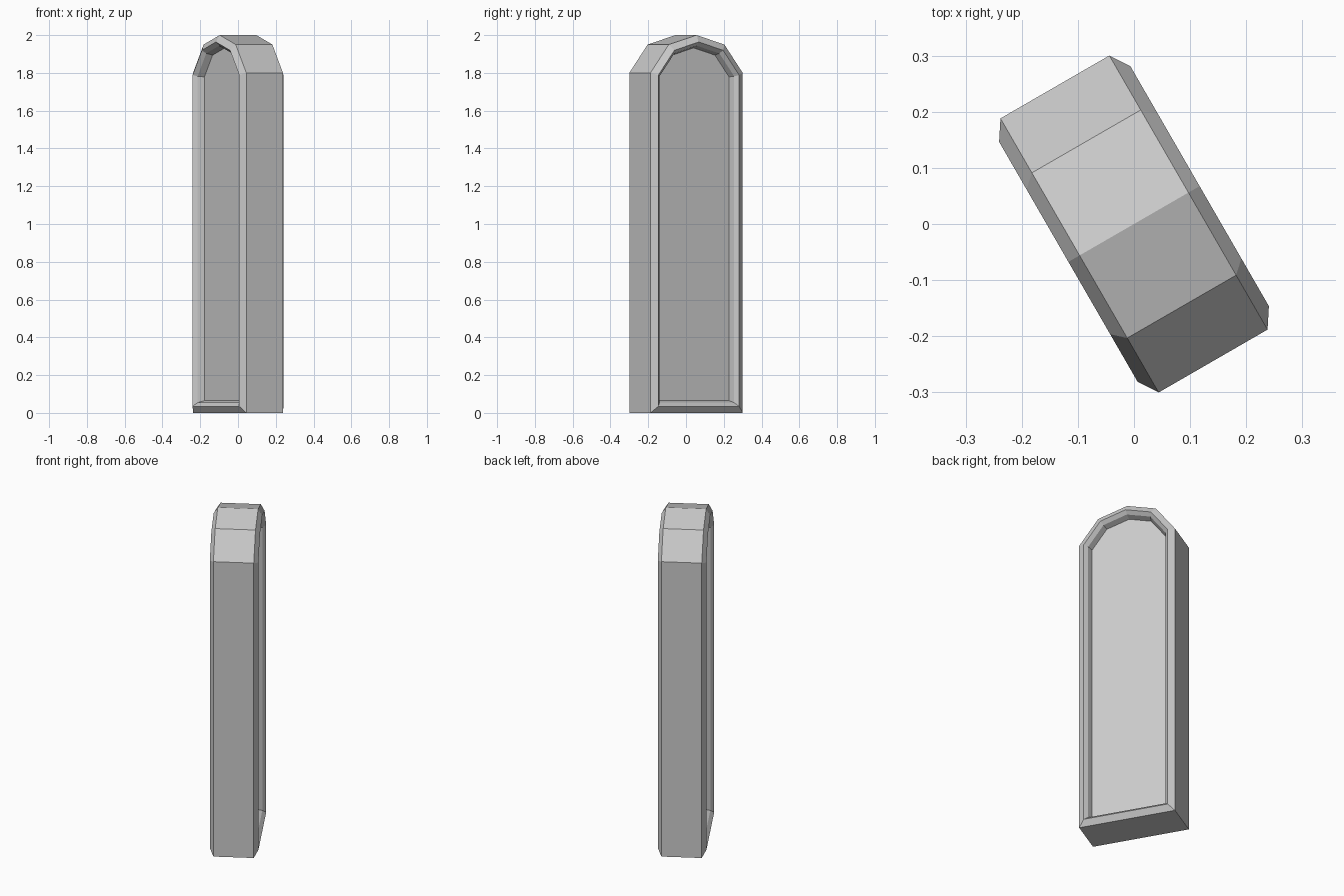
import bpy, bmesh, math
from mathutils import Vector, Matrix

if "Cube" in bpy.data.objects:
    bpy.data.objects.remove(bpy.data.objects["Cube"])

# Arched outline of the slab (width, height), counter-clockwise
OUTLINE = [(-.282, 0), (.282, 0), (.282, 1.8), (.17, 1.95),
           (0, 2.0), (-.17, 1.95), (-.282, 1.8)]

# Cross-section of the rim: (inset from outline, half thickness)
RIM = [(0, .112), (.035, .135), (.054, .115), (.065, .08)]


def inset(points, d):
    """Move every edge of a convex outline inward by d."""
    result = []
    n = len(points)
    for i in range(n):
        a, b, c = (Vector(points[(i + k) % n]) for k in (-1, 0, 1))
        e1, e2 = (b - a).normalized(), (c - b).normalized()
        n1, n2 = Vector((-e1.y, e1.x)), Vector((-e2.y, e2.x))
        result.append(b + (n1 + n2) * d / (1 + n1.dot(n2)))
    return result


def arched_slab(name):
    bm = bmesh.new()
    # Rings run from one recessed panel, over the edge, to the other panel
    section = [(d, -t) for d, t in reversed(RIM)] + RIM
    rings = [[bm.verts.new((p[0], t, p[1])) for p in inset(OUTLINE, d)]
             for d, t in section]
    n = len(OUTLINE)
    for r1, r2 in zip(rings, rings[1:]):
        for i in range(n):
            j = (i + 1) % n
            bm.faces.new((r1[i], r1[j], r2[j], r2[i]))
    # Recessed flat panels
    bm.faces.new(rings[0])
    bm.faces.new(rings[-1])
    bmesh.ops.recalc_face_normals(bm, faces=bm.faces)
    # Turn the slab about the vertical axis
    bm.transform(Matrix.Rotation(math.radians(-60), 4, 'Z'))
    mesh = bpy.data.meshes.new(name)
    bm.to_mesh(mesh)
    bm.free()
    obj = bpy.data.objects.new(name, mesh)
    bpy.context.collection.objects.link(obj)
    return obj


arched_slab("arched_slab")
